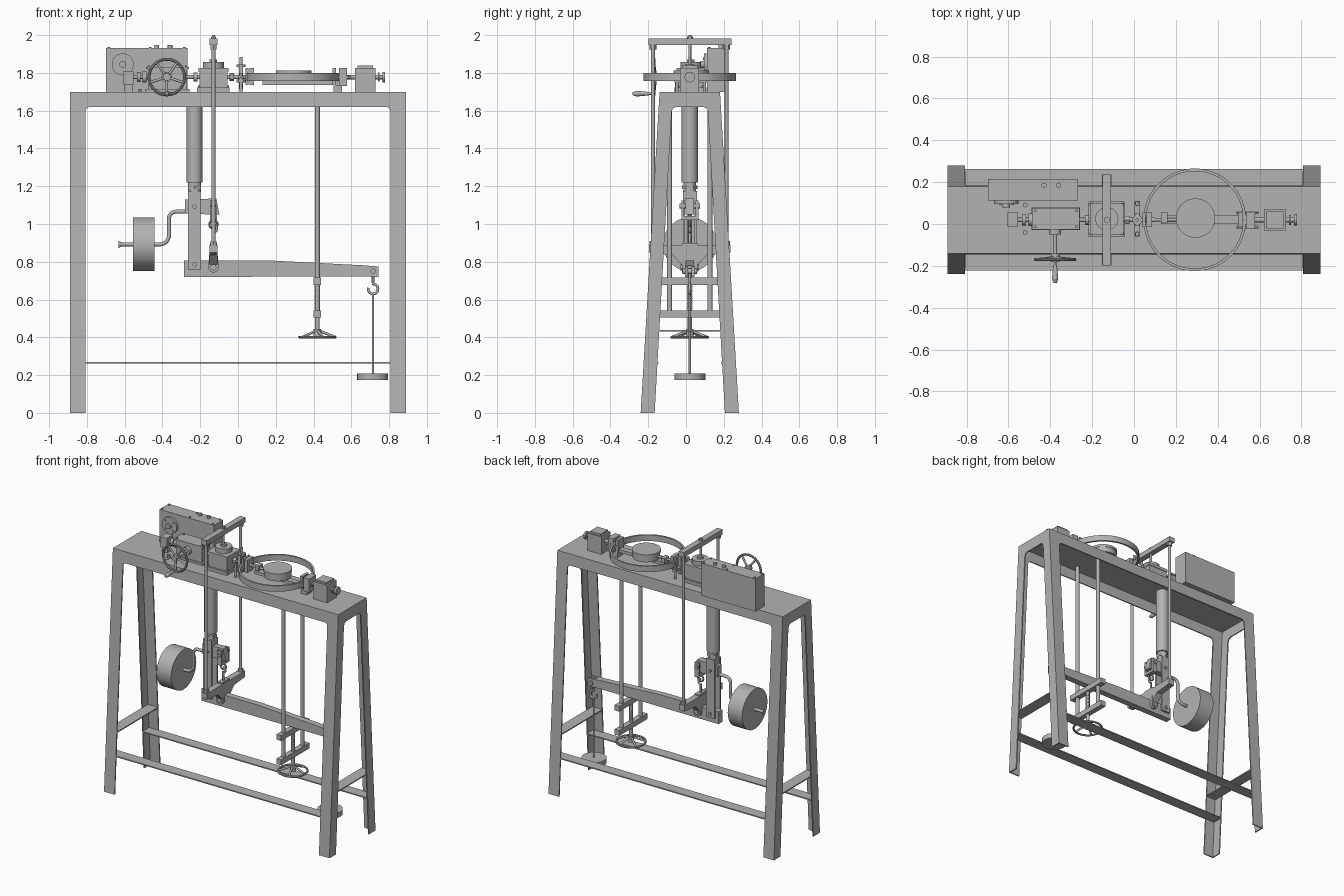
import bpy, bmesh
from math import sin, cos, pi, tau, radians
from mathutils import Vector as V

C = 0.02      # y of the machine centre line
ZA = 1.778    # height of the horizontal drive axis


def mesh(name, bm):
    bmesh.ops.recalc_face_normals(bm, faces=bm.faces)
    me = bpy.data.meshes.new(name)
    bm.to_mesh(me)
    bm.free()
    ob = bpy.data.objects.new(name, me)
    bpy.context.collection.objects.link(ob)
    return ob


def prism(name, pts, fa, fb):
    """Solid between two mapped copies of a 2D outline."""
    bm = bmesh.new()
    a = [bm.verts.new(fa(*p)) for p in pts]
    b = [bm.verts.new(fb(*p)) for p in pts]
    bm.faces.new(a)
    bm.faces.new(b[::-1])
    for i in range(len(pts)):
        j = (i + 1) % len(pts)
        bm.faces.new((a[i], b[i], b[j], a[j]))
    return mesh(name, bm)


def prism_x(name, pts, x0, x1):      # outline in (y, z)
    return prism(name, pts, lambda y, z: (x0, C + y, z), lambda y, z: (x1, C + y, z))


def prism_y(name, pts, h, y=C):      # outline in (x, z)
    return prism(name, pts, lambda x, z: (x, y - h, z), lambda x, z: (x, y + h, z))


def box(name, x0, x1, y0, y1, z0, z1):
    return prism(name, [(x0, y0), (x1, y0), (x1, y1), (x0, y1)],
                 lambda x, y: (x, y, z0), lambda x, y: (x, y, z1))


def rod(name, p, q, r, r2=None, n=24):
    p, q = V(p), V(q)
    bm = bmesh.new()
    bmesh.ops.create_cone(bm, cap_ends=True, segments=n, radius1=r,
                          radius2=r if r2 is None else r2, depth=(q - p).length)
    ob = mesh(name, bm)
    ob.rotation_euler = (q - p).to_track_quat('Z', 'Y').to_euler()
    ob.location = (p + q) / 2
    return ob


def shaft_x(name, x0, x1, r, n=24, z=ZA):
    return rod(name, (x0, C, z), (x1, C, z), r, n=n)


def post(name, x, y, z0, z1, r, n=24):
    return rod(name, (x, y, z0), (x, y, z1), r, n=n)


def ring(name, loc, R, r, rot=(0, 0, 0)):
    bpy.ops.mesh.primitive_torus_add(location=loc, rotation=rot, major_radius=R, minor_radius=r,
                                     major_segments=40, minor_segments=10)
    bpy.context.object.name = name


def wire(name, pts, r):
    cu = bpy.data.curves.new(name, 'CURVE')
    cu.dimensions, cu.bevel_depth, cu.bevel_resolution, cu.use_fill_caps = '3D', r, 3, True
    s = cu.splines.new('POLY')
    s.points.add(len(pts) - 1)
    for p, (x, z) in zip(s.points, pts):
        p.co = (x, C, z, 1)
    ob = bpy.data.objects.new(name, cu)
    bpy.context.collection.objects.link(ob)


def arc(cx, cz, r, a0, a1, n=8):
    return [(cx + r * cos(radians(a0 + (a1 - a0) * i / n)), cz + r * sin(radians(a0 + (a1 - a0) * i / n)))
            for i in range(n + 1)]


# --- Frame: angle-iron legs, skirts, top plate, rails
off = lambda z: 0.26 - 0.1 * z / 1.7
T = 0.008
half = [(0.186, 0), (0.096, 1.595), (0.088, 1.613), (0.07, 1.62)]
a_frame = [(-0.26, 0), (-0.16, 1.7), (0.16, 1.7), (0.26, 0)] + half + [(-y, z) for y, z in half[::-1]]
hp = [(0.807, 0), (0.807, 1.6), (0.801, 1.614), (0.787, 1.62)]
pi_frame = [(-0.89, 0), (-0.89, 1.7), (0.89, 1.7), (0.89, 0)] + hp + [(-x, z) for x, z in hp[::-1]]
for s in (-1, 1):
    prism_x("end_frame", a_frame, s * 0.89, s * (0.89 - T))
    prism("side_frame", pi_frame, lambda x, z: (x, C + s * off(z), z),
          lambda x, z: (x, C + s * (off(z) - T), z))
    ya, yb = sorted((C + s * 0.165, C + s * 0.243))
    box("long_rail", -0.885, 0.885, ya, yb, 0.262, 0.27)
    xa, xb = sorted((s * 0.805, s * 0.885))
    box("end_tie", xa, xb, C - 0.23, C + 0.23, 0.431, 0.439)
box("table_top", -0.89, 0.89, C - 0.16, C + 0.16, 1.692, 1.7)

# --- Control box with dial and buttons
box("control_box", -0.698, -0.268, 0.112, 0.215, 1.7, 1.932)
rod("speed_dial", (-0.61, 0.114, 1.845), (-0.61, 0.095, 1.845), 0.058, n=40)
rod("dial_knob", (-0.61, 0.1, 1.845), (-0.61, 0.078, 1.845), 0.018)
for i in range(4):
    a = tau * i / 4 + pi / 4
    x, z = -0.61 + 0.042 * cos(a), 1.845 + 0.042 * sin(a)
    rod("dial_screw", (x, 0.097, z), (x, 0.09, z), 0.006, n=12)
for x in (-0.43, -0.36):
    post("push_button", x, 0.185, 1.93, 1.948, 0.012)
for x in (-0.685, -0.465, -0.285):
    for y in (0.124, 0.203):
        post("lid_screw", x, y, 1.93, 1.938, 0.007, 6)

# --- Gearbox and drive shaft
box("gearbox_base", -0.49, -0.257, -0.028, 0.078, 1.7, 1.715)
box("gearbox", -0.475, -0.272, -0.02, 0.07, 1.71, 1.82)
box("gearbox_lid", -0.488, -0.26, -0.026, 0.076, 1.82, 1.832)
for x in (-0.472, -0.275):
    for y in (-0.013, 0.063):
        post("gearbox_bolt", x, y, 1.83, 1.84, 0.007, 6)
shaft_x("drive_shaft", -0.57, -0.19, 0.01)
for x, r in ((-0.535, 0.026), (-0.505, 0.03), (-0.235, 0.024)):
    shaft_x("shaft_collar", x, x + 0.02, r)
box("bearing_block", -0.605, -0.553, -0.012, 0.055, 1.735, 1.81)
box("bearing_foot", -0.6, -0.558, 0.0, 0.042, 1.7, 1.735)
for y in (0.09, -0.04):
    post("base_bolt", -0.52, y, 1.7, 1.715, 0.012, 6)

# --- Front handwheel
wx, wy = -0.377, -0.17
rod("handwheel_shaft", (wx, -0.01, ZA), (wx, -0.18, ZA), 0.01)
rod("handwheel_boss", (wx, -0.05, ZA), (wx, -0.025, ZA), 0.028)
ring("handwheel_rim", (wx, wy, ZA), 0.094, 0.008, (pi / 2, 0, 0))
rod("handwheel_hub", (wx, -0.14, ZA), (wx, -0.182, ZA), 0.02)
for i in range(5):
    a = tau * i / 5 - pi / 2
    rod("handwheel_spoke", (wx, -0.16, ZA), (wx + 0.094 * cos(a), wy, ZA + 0.094 * sin(a)), 0.007, n=12)
rod("handle_stem", (wx, wy, 1.69), (wx, -0.21, 1.69), 0.006)
rod("handle_grip", (wx, -0.195, 1.69), (wx, -0.262, 1.69), 0.009, 0.015)
rod("handle_tip", (wx, -0.262, 1.69), (wx, -0.282, 1.69), 0.015, 0.008)

# --- Specimen box
sx = -0.13
box("specimen_base", sx - 0.088, sx + 0.085, C - 0.082, C + 0.088, 1.7, 1.722)
box("specimen_box", sx - 0.075, sx + 0.075, C - 0.068, C + 0.075, 1.72, 1.81)
box("specimen_flange", sx - 0.08, sx + 0.08, C - 0.07, C + 0.078, 1.805, 1.825)
post("load_cap", sx, C + 0.005, 1.82, 1.858, 0.055, 40)
post("load_ball_seat", sx, C + 0.005, 1.855, 1.872, 0.02)
for x in (-0.075, 0.075):
    for y in (-0.07, 0.07):
        post("specimen_bolt", sx + x, C + y + 0.004, 1.71, 1.733, 0.009, 6)
shaft_x("coupling_rod", -0.06, 0.1, 0.011)
shaft_x("coupling_nut", -0.045, -0.022, 0.022, 6)

# --- Upright clamp between specimen box and load ring
box("clamp_plate", 0.005, 0.027, C - 0.03, C + 0.03, 1.715, 1.84)
for y in (-0.068, 0.078):
    post("clamp_stud", 0.016, C + y, 1.7, 1.8, 0.009)
    post("clamp_nut", 0.016, C + y, 1.77, 1.785, 0.014, 6)
box("clamp_bridge", 0.003, 0.029, C - 0.08, C + 0.09, 1.75, 1.768)
post("clamp_pin", 0.016, C, 1.83, 1.885, 0.008)
for z in (1.75, 1.83):
    post("clamp_washer", 0.016, C, z, z + 0.015, 0.024)

# --- Load ring, dial gauge and end stop
rx = 0.29
bm = bmesh.new()
n = 72
q = [[bm.verts.new((rx + r * cos(tau * i / n), C + r * sin(tau * i / n), z))
      for r, z in ((0.245, 1.757), (0.245, 1.799), (0.232, 1.799), (0.232, 1.757))] for i in range(n)]
for i in range(n):
    for k in range(4):
        bm.faces.new((q[i][k], q[(i + 1) % n][k], q[(i + 1) % n][(k + 1) % 4], q[i][(k + 1) % 4]))
mesh("load_ring", bm)
post("gauge_body", rx + 0.004, C + 0.008, 1.757, 1.8, 0.09, 48)
post("gauge_bezel", rx + 0.004, C + 0.008, 1.795, 1.812, 0.094, 48)
shaft_x("gauge_stem", 0.06, 0.22, 0.008)
box("gauge_anvil", 0.13, 0.16, C - 0.015, C + 0.035, 1.762, 1.795)
box("gauge_bracket", 0.13, 0.535, C - 0.02, C + 0.02, 1.735, 1.757)
for x0, x1 in ((0.04, 0.055), (0.06, 0.085), (0.5, 0.52)):
    box("ring_lug", x0, x1, C - 0.035, C + 0.035, 1.735, 1.825)
box("ring_clamp", 0.535, 0.578, C - 0.045, C + 0.035, 1.73, 1.827)
box("ring_foot", 0.505, 0.55, C - 0.03, C + 0.03, 1.7, 1.735)
for y in (-0.035, 0.035):
    rod("ring_bolt", (0.49, C + y, ZA), (0.595, C + y, ZA), 0.008, n=6)
shaft_x("adjuster_screw", 0.5, 0.765, 0.012)
box("end_stop", 0.62, 0.727, C - 0.052, C + 0.05, 1.7, 1.825)
box("end_stop_cap", 0.632, 0.715, C - 0.042, C + 0.04, 1.825, 1.838)
shaft_x("adjuster_knob", 0.74, 0.75, 0.024)
shaft_x("adjuster_knob_end", 0.765, 0.778, 0.028)

# --- Main load hanger: top yoke, side rods, lower yoke
box("top_yoke", sx - 0.021, sx + 0.021, C - 0.218, C + 0.22, 1.948, 1.983)
post("yoke_screw", sx, C, 1.87, 2.0, 0.008)
post("yoke_nut", sx, C, 1.98, 1.993, 0.016, 6)
for s in (-1, 1):
    y = C + s * 0.195
    post("hanger_rod", sx, y, 0.84, 1.96, 0.01)
    post("hanger_nut", sx, y, 1.925, 1.95, 0.018, 6)
    post("hanger_foot_nut", sx, y, 0.89, 0.91, 0.018, 6)
prism_x("lower_yoke", [(-0.215, 0.89), (0.215, 0.89), (0.215, 0.848), (0.09, 0.835)] +
        arc(0, 0.775, 0.033, 0, -180) + [(-0.09, 0.835), (-0.215, 0.848)], sx - 0.022, sx + 0.022)
rod("yoke_pivot", (sx, C - 0.05, 0.77), (sx, C + 0.05, 0.77), 0.016)
prism_y("yoke_link", arc(sx, 0.77, 0.027, 180, 360) + [(sx + 0.018, 0.9), (sx - 0.018, 0.9)], 0.042)

# --- Column, fork and knife-edge arm
post("column_tube", -0.23, C, 1.22, 1.695, 0.043, 40)
post("column_neck", -0.23, C, 1.17, 1.225, 0.034, 32)
post("column_nut", -0.23, C, 1.185, 1.205, 0.04, 6)
box("fork_block", -0.262, -0.198, C - 0.037, C + 0.037, 1.125, 1.175)
for s in (-1, 1):
    ya, yb = sorted((C + s * 0.037, C + s * 0.024))
    box("fork_plate", -0.264, -0.198, ya, yb, 0.757, 1.175)
for z in (0.785, 1.092):
    rod("fork_pin", (-0.23, C - 0.046, z), (-0.23, C + 0.046, z), 0.011)
prism_y("knife_arm", [(-0.28, 1.055), (-0.28, 1.13), (-0.115, 1.135), (-0.098, 1.05), (-0.13, 1.05)], 0.022)
rod("arm_pin", (sx, C - 0.055, 1.095), (sx, C + 0.055, 1.095), 0.013)
for s in (-1, 1):
    box("shackle_side", sx - 0.018, sx + 0.018, C + s * 0.038 - 0.007, C + s * 0.038 + 0.007, 1.035, 1.125)
box("shackle_base", sx - 0.018, sx + 0.018, C - 0.045, C + 0.045, 1.022, 1.042)
ring("shackle_ring", (sx, C, 0.998), 0.021, 0.006, (pi / 2, 0, 0))
wire("shackle_hook", [(sx, 0.89), (sx, 0.95)] + arc(sx, 0.975, 0.018, -100, 90, 8), 0.007)

# --- Counterweight on its cranked rod
wire("counterweight_rod", [(-0.27, 1.065)] + arc(-0.33, 1.03, 0.035, 90, 180) +
     arc(-0.415, 0.942, 0.05, 0, -90) + [(-0.62, 0.892)], 0.011)
rod("rod_tip", (-0.61, C, 0.892), (-0.632, C, 0.892), 0.01, 0.018)
shaft_x("counterweight", -0.557, -0.443, 0.142, 48, 0.892)

# --- Loading beam with hook and weight pan
prism_y("loading_beam", [(-0.285, 0.72), (-0.285, 0.807), (0.165, 0.807), (0.69, 0.78), (0.69, 0.722)], 0.022)
for s in (-1, 1):
    prism_y("beam_fork", [(0.66, 0.7235), (0.66, 0.7815), (0.745, 0.775), (0.745, 0.72)], 0.008, C + s * 0.018)
rod("beam_pin", (0.715, C - 0.038, 0.75), (0.715, C + 0.038, 0.75), 0.014)
wire("weight_hook", [(0.715, 0.75), (0.715, 0.69)] + arc(0.715, 0.656, 0.026, 90, -195, 20), 0.007)
post("pan_rod", 0.715, C, 0.2, 0.635, 0.006)
post("weight_pan", 0.713, C, 0.173, 0.208, 0.082, 48)

# --- Side screw jack: rods, cross bars, screw and lower handwheel
jx = 0.42
for s in (-1, 1):
    y = C + s * 0.107
    post("jack_rod", jx, y, 0.505, 1.695, 0.013)
for z in (0.678, 0.505):
    box("jack_bar", jx - 0.019, jx + 0.019, C - 0.16, C + 0.16, z, z + 0.038)
post("jack_screw", jx, C, 0.41, 0.75, 0.012)
for i in range(14):
    post("screw_thread", jx, C, 0.55 + i * 0.009, 0.555 + i * 0.009, 0.014, 16)
post("jack_wheel_hub", jx, C, 0.4, 0.445, 0.02)
ring("jack_wheel_rim", (jx, C, 0.401), 0.095, 0.007)
for i in range(5):
    a = tau * i / 5
    rod("jack_wheel_spoke", (jx, C, 0.438), (jx + 0.095 * cos(a), C + 0.095 * sin(a), 0.402), 0.007, n=12)

# Dark grey metal everywhere; smooth round parts, keep edges crisp
steel = bpy.data.materials.new("dark_steel")
steel.diffuse_color = (0.45, 0.45, 0.45, 1)
bpy.ops.object.select_all(action='DESELECT')
for ob in bpy.data.objects:
    ob.data.materials.append(steel)
    if ob.type == 'MESH':
        ob.select_set(True)
        bpy.context.view_layer.objects.active = ob
bpy.ops.object.shade_smooth_by_angle(angle=radians(32))
